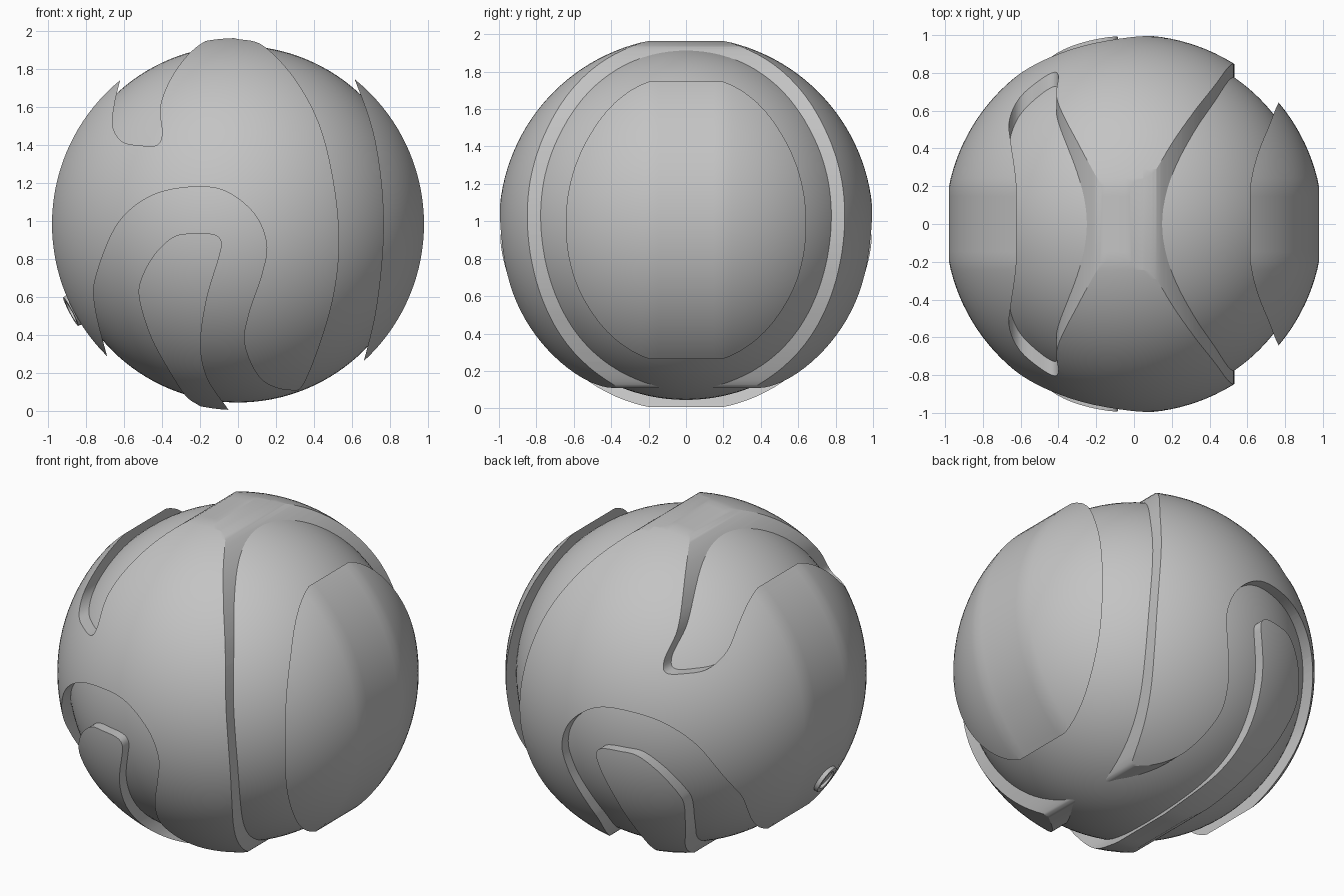
import bpy, bmesh, math
from mathutils import Vector

CENTRE = Vector((0, 0, 0.985))
OUTER, INNER, BAND = 1.0, 0.94, 0.98

if "Cube" in bpy.data.objects:
    bpy.data.objects.remove(bpy.data.objects["Cube"])

grey = bpy.data.materials.new("plain grey")
grey.use_nodes = True
grey.diffuse_color = (0.55, 0.55, 0.55, 1)
grey.node_tree.nodes["Principled BSDF"].inputs["Base Color"].default_value = grey.diffuse_color


def make_object(name, bm):
    bmesh.ops.recalc_face_normals(bm, faces=bm.faces)
    mesh = bpy.data.meshes.new(name)
    bm.to_mesh(mesh)
    bm.free()
    mesh.materials.append(grey)
    obj = bpy.data.objects.new(name, mesh)
    bpy.context.collection.objects.link(obj)
    return obj


def smooth(obj, angle=25):
    bpy.ops.object.select_all(action="DESELECT")
    obj.select_set(True)
    bpy.context.view_layer.objects.active = obj
    bpy.ops.object.shade_smooth_by_angle(angle=math.radians(angle))


def ball(name, radius, band=None):
    """Sphere with its poles on y; a band narrows the middle to a cylinder."""
    bm = bmesh.new()
    bmesh.ops.create_uvsphere(bm, u_segments=128, v_segments=64, radius=radius)
    for v in bm.verts:
        v.co = Vector((v.co.x, -v.co.z, v.co.y))
        around = math.hypot(v.co.x, v.co.z)
        if band and around > band:
            v.co.x *= band / around
            v.co.z *= band / around
        v.co += CENTRE
    return make_object(name, bm)


def spline(points, steps=8):
    """Smooth open curve through the points."""
    pts = [Vector(p) for p in points]
    pts = [2 * pts[0] - pts[1]] + pts + [2 * pts[-1] - pts[-2]]
    out = []
    for a, b, c, d in zip(pts, pts[1:], pts[2:], pts[3:]):
        for i in range(steps):
            t = i / steps
            out.append(b + 0.5 * t * (c - a + t * (2 * a - 5 * b + 4 * c - d
                                                   + t * (3 * (b - c) + d - a))))
    return out + [pts[-2]]


def panel(name, edge, corners=()):
    """Raised shell piece: the outer ball cut by an outline running along y."""
    outline = spline(edge) + [Vector(c) for c in corners]
    bm = bmesh.new()
    face = bm.faces.new([bm.verts.new((p.x, -1.3, p.y)) for p in outline])
    sweep = bmesh.ops.extrude_face_region(bm, geom=[face])
    moved = [g for g in sweep["geom"] if isinstance(g, bmesh.types.BMVert)]
    bmesh.ops.translate(bm, verts=moved, vec=(0, 2.6, 0))
    cutter = make_object(name + "_cutter", bm)

    obj = ball(name, OUTER, BAND)
    mod = obj.modifiers.new("outline", "BOOLEAN")
    mod.operation = "INTERSECT"
    mod.solver = "EXACT"
    mod.object = cutter
    bpy.context.view_layer.objects.active = obj
    bpy.ops.object.modifier_apply(modifier=mod.name)
    bpy.data.objects.remove(cutter)
    smooth(obj)


# Core ball
smooth(ball("core_ball", INNER))

# Main panel: upper notch, crown, right edge, lower lobe and arch
panel("main_panel", [
    (-.6, 1.85), (-.62, 1.75), (-.65, 1.62), (-.66, 1.5), (-.61, 1.42), (-.52, 1.4),
    (-.43, 1.4), (-.4, 1.46), (-.41, 1.6), (-.36, 1.74), (-.27, 1.87), (-.17, 1.95),
    (-.08, 1.97), (0, 1.96), (.14, 1.92), (.32, 1.72), (.455, 1.43), (.53, .985),
    (.5, .59), (.36, .17), (.27, .11), (.12, .17), (.035, .35), (.055, .51),
    (.125, .72), (.15, .88), (.085, 1.04), (-.07, 1.16), (-.255, 1.18), (-.465, 1.13),
    (-.635, .985), (-.745, .72), (-.755, .56), (-.69, .29), (-.65, .18),
], [(-1.2, .18), (-1.2, 1.85)])

# Tongue panel inside the arch
panel("tongue_panel", [
    (-.1, -.05), (-.2, .025), (-.28, .085), (-.385, .25), (-.465, .405), (-.52, .59),
    (-.51, .695), (-.44, .825), (-.335, .92), (-.23, .935), (-.125, .93), (-.087, .89),
    (-.1, .81), (-.165, .59), (-.197, .35), (-.16, .17), (-.05, .005), (0, -.1),
])

# Side panel
panel("side_panel", [
    (.55, 1.88), (.61, 1.76), (.72, 1.43), (.766, 1.01), (.735, .59), (.67, .29), (.62, .15),
], [(1.2, .15), (1.2, 1.88)])

# Small raised ring low on the side
bm = bmesh.new()
direction = Vector((-.88, -.1, -.46)).normalized()
turn = direction.to_track_quat("Z", "Y")
rows = []
for i in range(24):
    a = math.tau * i / 24
    rows.append([bm.verts.new(CENTRE + turn @ Vector((r * math.cos(a), r * math.sin(a), h)))
                 for r, h in ((.09, .95), (.085, 1.0), (.06, 1.0), (.055, .95))])
for one, two in zip(rows, rows[1:] + rows[:1]):
    for k in range(4):
        n = (k + 1) % 4
        bm.faces.new((one[k], one[n], two[n], two[k]))
smooth(make_object("side_ring", bm))
